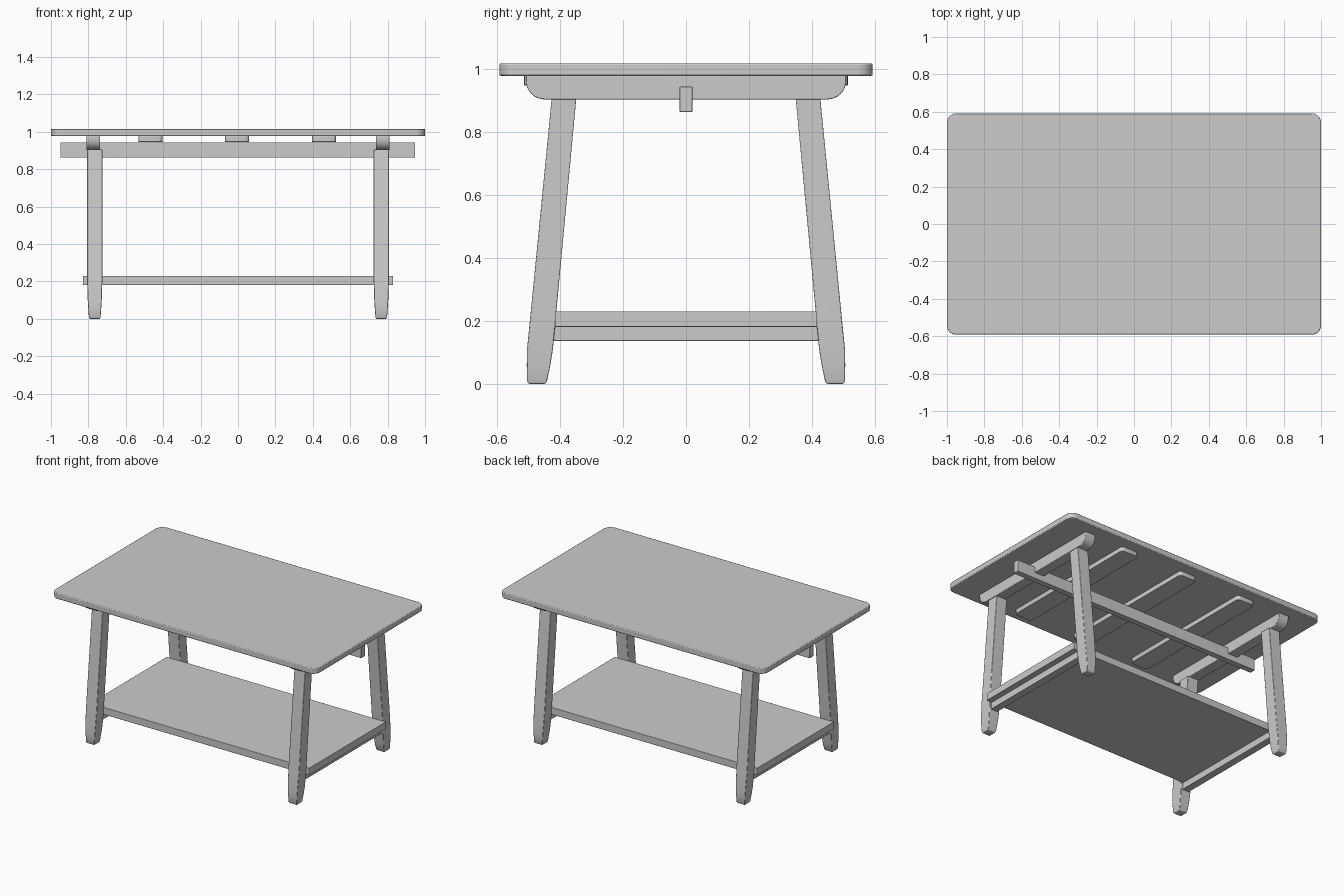
import bpy, bmesh, math

if "Cube" in bpy.data.objects:
    bpy.data.objects.remove(bpy.data.objects["Cube"])


def finish(name, bm, bevel=0.003, segments=2):
    bmesh.ops.recalc_face_normals(bm, faces=bm.faces)
    mesh = bpy.data.meshes.new(name)
    bm.to_mesh(mesh)
    bm.free()
    ob = bpy.data.objects.new(name, mesh)
    bpy.context.collection.objects.link(ob)
    if bevel:
        mod = ob.modifiers.new("soft_edges", 'BEVEL')
        mod.width = bevel
        mod.segments = segments
        mod.limit_method = 'ANGLE'
        mod.angle_limit = math.radians(40)
    bpy.ops.object.select_all(action='DESELECT')
    ob.select_set(True)
    bpy.context.view_layer.objects.active = ob
    bpy.ops.object.shade_smooth_by_angle(angle=math.radians(35))
    return ob


def box(name, x0, x1, y0, y1, z0, z1, bevel=0.002):
    bm = bmesh.new()
    bmesh.ops.create_cube(bm, size=1)
    for v in bm.verts:
        v.co = ((x0 + x1) / 2 + v.co.x * (x1 - x0),
                (y0 + y1) / 2 + v.co.y * (y1 - y0),
                (z0 + z1) / 2 + v.co.z * (z1 - z0))
    return finish(name, bm, bevel)


def rounded_slab(name, cx, hx, hy, z0, z1, r, bevel, steps=8):
    """Horizontal board with rounded plan corners."""
    bm = bmesh.new()
    verts = []
    for q, (sx, sy) in enumerate(((1, 1), (-1, 1), (-1, -1), (1, -1))):
        for i in range(steps + 1):
            a = math.pi / 2 * (q + i / steps)
            verts.append(bm.verts.new((cx + sx * (hx - r) + r * math.cos(a),
                                       sy * (hy - r) + r * math.sin(a), z0)))
    extrude(bm, verts, (0, 0, z1 - z0))
    return finish(name, bm, bevel)


def extrude(bm, verts, vec):
    face = bm.faces.new(verts)
    new = bmesh.ops.extrude_face_region(bm, geom=[face], use_keep_orig=True)["geom"]
    bmesh.ops.translate(bm, vec=vec,
                        verts=[g for g in new if isinstance(g, bmesh.types.BMVert)])


def top_beam(name, x0, x1):
    """Cross beam under the top, its lower end corners rounded."""
    bm = bmesh.new()
    hy, z0, z1, r = 0.508, 0.902, 0.978, 0.06
    pts = [(-hy, z1), (hy, z1)]
    for s in (1, -1):
        arc = [(s * (hy - r + r * math.cos(a)), z0 + r - r * math.sin(a))
               for a in (math.pi / 2 * i / 8 for i in range(9))]
        pts += arc if s == 1 else arc[::-1]
    extrude(bm, [bm.verts.new((x0, y, z)) for y, z in pts], (x1 - x0, 0, 0))
    return finish(name, bm)


def leg(name, sx, sy):
    """Splayed leg lofted through a few sections, narrowing at the foot."""
    sections = [  # z, outer y, inner y, half width
        (0.0, 0.499, 0.447, 0.028), (0.008, 0.504, 0.441, 0.031),
        (0.06, 0.505, 0.430, 0.035), (0.11, 0.504, 0.422, 0.038),
        (0.22, 0.493, 0.412, 0.041), (0.904, 0.426, 0.348, 0.041)]
    bm = bmesh.new()
    rings = [[bm.verts.new((sx * 0.766 + dx * hx, sy * y, z))
              for dx, y in ((-1, yo), (1, yo), (1, yi), (-1, yi))]
             for z, yo, yi, hx in sections]
    for a, b in zip(rings, rings[1:]):
        for i in range(4):
            j = (i + 1) % 4
            bm.faces.new((a[i], a[j], b[j], b[i]))
    bm.faces.new(rings[0])
    bm.faces.new(rings[-1])
    return finish(name, bm)


# Table top and the battens beneath it
rounded_slab("table_top", 0, 1.0, 0.592, 0.977, 1.016, 0.05, 0.005)
for i, cx in enumerate((-0.468, -0.005, 0.46)):
    rounded_slab(f"batten_{i + 1}", cx, 0.065, 0.513, 0.946, 0.978, 0.02, 0.002, 4)

# End frames: beam, lower rail and two legs on each side
for side, sx in (("left", -1), ("right", 1)):
    top_beam(f"{side}_top_beam", sx * 0.774 - 0.037, sx * 0.774 + 0.037)
    box(f"{side}_lower_rail", sx * 0.766 - 0.025, sx * 0.766 + 0.025,
        -0.425, 0.425, 0.136, 0.183)
    for end, sy in (("front", -1), ("back", 1)):
        leg(f"{end}_{side}_leg", sx, sy)

# Long stretcher and shelf
box("long_stretcher", -0.95, 0.947, -0.02, 0.02, 0.862, 0.943)
box("shelf", -0.83, 0.83, -0.416, 0.416, 0.181, 0.23)
